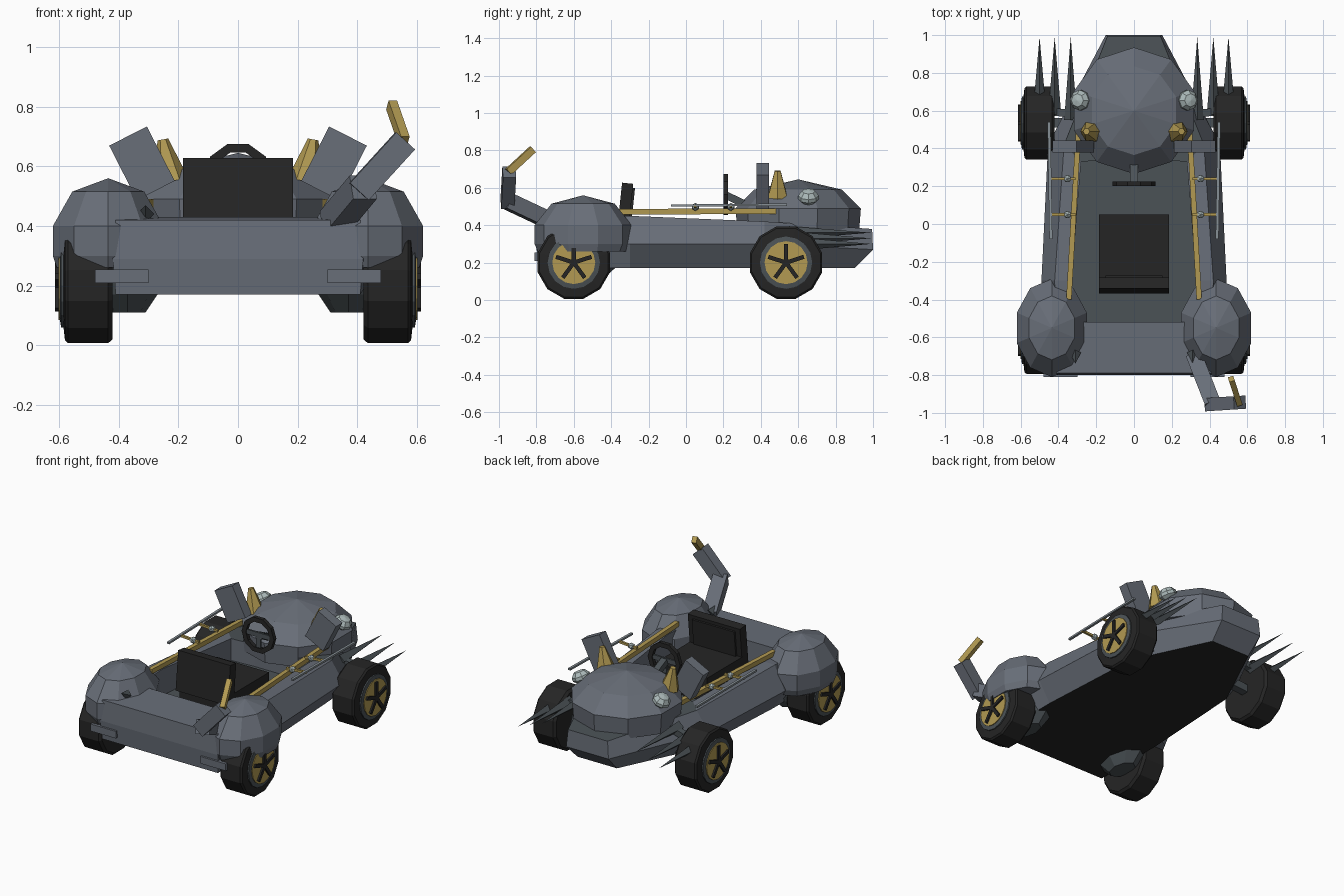
import bpy, bmesh, math
from mathutils import Vector, Matrix

if "Cube" in bpy.data.objects:
    bpy.data.objects.remove(bpy.data.objects["Cube"])


def material(name, srgb):
    m = bpy.data.materials.new(name)
    lin = [((c / 255 + 0.055) / 1.055) ** 2.4 for c in srgb]
    m.diffuse_color = (*lin, 1)
    m.use_nodes = True
    m.node_tree.nodes["Principled BSDF"].inputs["Base Color"].default_value = m.diffuse_color
    return m


GREY = material("slate grey", (104, 110, 120))
DARK = material("dark slate", (75, 82, 86))
BLACK = material("black rubber", (37, 37, 37))
GOLD = material("brass", (178, 154, 82))
LENS = material("pale glass", (172, 186, 186))
SILVER = material("dull silver", (135, 144, 150))


def finish(name, bm, *mats):
    bmesh.ops.recalc_face_normals(bm, faces=bm.faces[:])
    me = bpy.data.meshes.new(name)
    bm.to_mesh(me)
    bm.free()
    for m in mats:
        me.materials.append(m)
    ob = bpy.data.objects.new(name, me)
    bpy.context.collection.objects.link(ob)
    return ob


def box(name, centre, size, mat, rot=None):
    bm = bmesh.new()
    mtx = Matrix.Translation(centre) @ (rot or Matrix()) @ Matrix.Diagonal((*size, 1))
    bmesh.ops.create_cube(bm, size=1, matrix=mtx)
    return finish(name, bm, mat)


def beam(name, a, b, w, h, mat):
    """Box running from a to b."""
    a, b = Vector(a), Vector(b)
    rot = (b - a).to_track_quat('Y', 'Z').to_matrix().to_4x4()
    return box(name, (a + b) / 2, (w, (b - a).length, h), mat, rot)


def cone(name, a, b, r1, r2, n, mat, flat=1.0):
    """Tapered prism running from a to b."""
    a, b = Vector(a), Vector(b)
    rot = (b - a).to_track_quat('Z', 'Y').to_matrix().to_4x4()
    bm = bmesh.new()
    bmesh.ops.create_cone(bm, cap_ends=True, segments=n, radius1=r1, radius2=r2, depth=(b - a).length,
                          matrix=Matrix.Translation((a + b) / 2) @ rot @ Matrix.Diagonal((1, flat, 1, 1)))
    return finish(name, bm, mat)


def lathe(name, profile, n, mtx, mat, turn=0.0):
    """Spin (radius, height) points about the local z axis and cap the ends."""
    bm = bmesh.new()
    rings = []
    for r, z in profile:
        if r == 0:
            rings.append([bm.verts.new(mtx @ Vector((0, 0, z)))])
            continue
        angs = [2 * math.pi * (i + turn) / n for i in range(n)]
        rings.append([bm.verts.new(mtx @ Vector((r * math.cos(t), r * math.sin(t), z))) for t in angs])
    for lo, hi in zip(rings, rings[1:]):
        for i in range(n):
            j = (i + 1) % n
            if len(hi) == 1:
                bm.faces.new((lo[i], lo[j], hi[0]))
            else:
                bm.faces.new((lo[i], lo[j], hi[j], hi[i]))
    for ring in (rings[0], rings[-1]):
        if len(ring) > 1:
            bm.faces.new(ring)
    return finish(name, bm, mat)


# Hull: stacked outlines (floor, waist, rim, cockpit edge, cockpit floor)
levels = [
    [(.41, -.79, .17), (.41, -.3, .17), (.37, .42, .17), (.14, .9, .17)],
    [(.42, -.8, .29), (.49, -.3, .30), (.455, .42, .30), (.15, 1, .27)],
    [(.41, -.79, .42), (.42, -.3, .45), (.37, .42, .42), (.14, .995, .38)],
    [(.335, -.52, .43), (.33, -.3, .45), (.28, .33, .42), (.12, .34, .42)],
    [(.335, -.52, .28), (.33, -.3, .28), (.28, .33, .28), (.12, .34, .28)],
]
bm = bmesh.new()
loops = [[bm.verts.new(p) for p in half] + [bm.verts.new((-x, y, z)) for x, y, z in reversed(half)]
         for half in levels]
for lo, hi in zip(loops, loops[1:]):
    for i in range(8):
        j = (i + 1) % 8
        bm.faces.new((lo[i], lo[j], hi[j], hi[i]))
bm.faces.new(loops[0]).material_index = 2
bm.faces.new(loops[-1])
for f in bm.faces:
    c = f.calc_center_median()
    zs = [v.co.z for v in f.verts]
    if max(zs) < .285 and min(zs) > .275 or (min(zs) > .37 and c.y > .4):
        f.material_index = 1
finish("hull", bm, GREY, DARK, BLACK)

# Domed head
lathe("head", [(.325, .36), (.335, .49), (.235, .59), (0, .645)], 10,
      Matrix.Translation((0, .6, 0)), GREY, .5)

# Seat
box("seat_cushion", (0, -.14, .35), (.37, .38, .17), BLACK)
lean = Matrix.Rotation(math.radians(-6), 4, 'X')
box("seat_back", (0, -.325, .50), (.37, .06, .25), BLACK, lean)
box("seat_back_pad", (0, -.292, .51), (.30, .02, .18), BLACK, lean)

# Steering wheel
bm = bmesh.new()
rim = [[], [], [], []]
for k, (r, y) in enumerate([(.115, .20), (.115, .225), (.085, .225), (.085, .20)]):
    for i in range(10):
        t = 2 * math.pi * (i + .5) / 10
        rim[k].append(bm.verts.new((r * math.sin(t), y, .565 + r * math.cos(t))))
for k in range(4):
    for i in range(10):
        j, m = (i + 1) % 10, (k + 1) % 4
        bm.faces.new((rim[k][i], rim[k][j], rim[m][j], rim[m][i]))
finish("steering_rim", bm, BLACK)
box("steering_spoke", (0, .212, .565), (.18, .012, .03), DARK)
box("steering_spoke_low", (0, .212, .52), (.03, .012, .09), DARK)
beam("steering_column", (0, .215, .56), (0, .34, .50), .04, .04, DARK)

for s, side in ((-1, "left"), (1, "right")):
    # Wheels: tyre, rim, disc and five spokes
    for y, end in ((-.6, "front"), (.535, "back")):
        tag = f"{side}_{end}"
        axis = Matrix.Translation((0, y, .2)) @ Matrix.Rotation(s * math.pi / 2, 4, 'Y')
        lathe("tyre_" + tag, [(.185, .42), (.2, .435), (.2, .57), (.19, .58), (.145, .585)], 12, axis, BLACK, .5)
        lathe("wheel_rim_" + tag, [(.14, .57), (.14, .593), (.115, .597)], 16, axis, DARK)
        lathe("wheel_disc_" + tag, [(.115, .58), (.115, .602)], 16, axis, GOLD)
        for k in range(5):
            t = 2 * math.pi * k / 5 + math.pi / 2
            beam("wheel_spoke_" + tag, (s * .602, y, .2),
                 (s * .602, y + .1 * math.cos(t), .2 + .1 * math.sin(t)), .022, .022, BLACK)
        beam("axle_" + tag, (s * .2, y, .22), (s * .44, y, .2), .05, .05, DARK)

    # Domed fender with a rounded underside behind the tyre
    fm = Matrix.Translation((s * .435, -.55, 0)) @ Matrix.Diagonal((.195, .26, 1, 1))
    lathe("fender_" + side, [(.93, .26), (1, .30), (1, .40), (.65, .515), (0, .56)], 10, fm, GREY, .5)
    um = Matrix.Translation((s * .37, -.55, 0)) @ Matrix.Diagonal((.1, .17, 1, 1))
    lathe("fender_underside_" + side, [(.6, .11), (1, .17), (1.2, .27)], 8, um, DARK)
    box("fender_ledge_" + side, (s * .39, -.78, .232), (.18, .06, .045), GREY)
    cone("fender_stud_" + side, (s * .31, -.68, .44), (s * .31, -.74, .47), .03, 0, 4, DARK)

    # Side rail
    beam("side_rail_" + side, (s * .345, -.4, .472), (s * .295, .48, .475), .028, .03, GOLD)

    # Thin guard bar on two pegs
    beam("guard_bar_" + side, (s * .44, -.08, .505), (s * .45, .54, .51), .016, .012, SILVER)
    for y in (.05, .24):
        beam("guard_peg_" + side, (s * .31, y, .495), (s * .45, y, .505), .014, .014, GOLD)
        bm = bmesh.new()
        bmesh.ops.create_icosphere(bm, subdivisions=1, radius=.022, matrix=Matrix.Translation((s * .352, y, .498)))
        finish("peg_knob_" + side, bm, LENS)

    # Ear plate, horn and lamp on the head
    box("ear_" + side, (s * .322, .41, .61), (.142, .065, .205), GREY,
        Matrix.Rotation(s * math.radians(27), 4, 'Y'))
    cone("horn_" + side, (s * .225, .49, .55), (s * .252, .49, .69), .06, .018, 6, GOLD)
    lm = Matrix.Translation((s * .285, .655, .55)) @ Matrix.Rotation(s * math.radians(25), 4, 'Y')
    lathe("lamp_" + side, [(.03, -.035), (.055, -.01), (.055, .01), (.035, .035), (0, .042)], 8, lm, LENS)

    # Whisker spikes
    for x, z, y0 in ((.335, .36, .55), (.42, .33, .58), (.5, .30, .6)):
        cone("whisker_" + side, (s * x, y0, z), (s * x, .99, z), .035, 0, 4, DARK)
    beam("whisker_mount_" + side, (s * .28, .58, .36), (s * .5, .6, .31), .04, .04, DARK)

# Jointed tail with a brass tip
beam("tail_base", (.32, -.70, .41), (.42, -.955, .53), .085, .085, GREY)
beam("tail_middle", (.405, -.955, .515), (.56, -.945, .685), .07, .085, GREY)
beam("tail_tip", (.557, -.95, .685), (.515, -.82, .805), .03, .04, GOLD)
